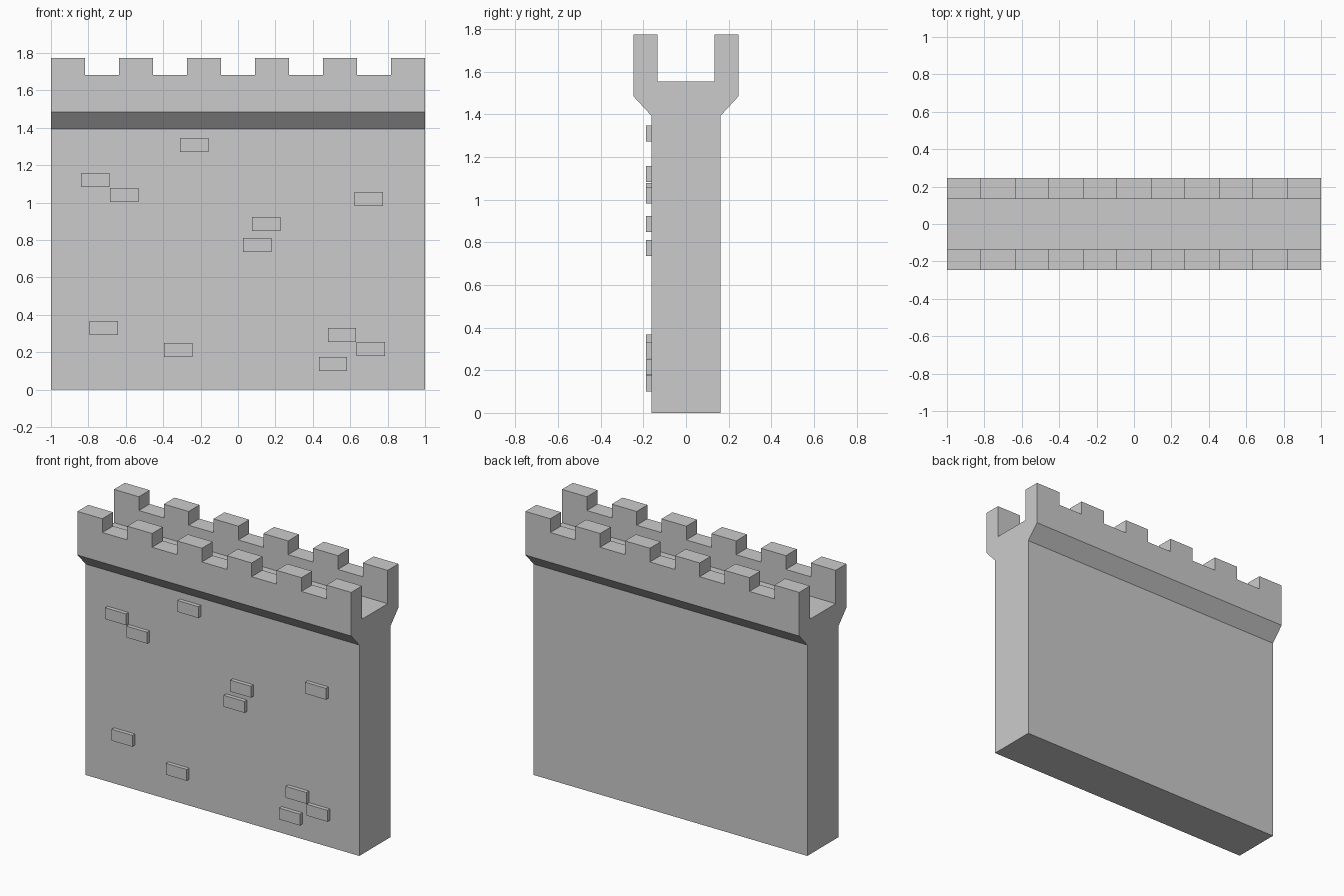
import bpy, bmesh
from mathutils import Matrix

if "Cube" in bpy.data.objects:
    bpy.data.objects.remove(bpy.data.objects["Cube"])


def make_object(name, bm):
    bmesh.ops.recalc_face_normals(bm, faces=bm.faces)
    mesh = bpy.data.meshes.new(name)
    bm.to_mesh(mesh)
    bm.free()
    obj = bpy.data.objects.new(name, mesh)
    bpy.context.collection.objects.link(obj)
    return obj


def add_box(bm, center, size):
    matrix = Matrix.Translation(center) @ Matrix.Diagonal((*size, 1))
    bmesh.ops.create_cube(bm, size=1, matrix=matrix)


# Wall: half cross-section (y, z), mirrored and extruded along x
half = [(0.162, 0), (0.162, 1.393), (0.247, 1.485), (0.247, 1.773),
        (0.134, 1.773), (0.134, 1.553)]
profile = half + [(-y, z) for y, z in reversed(half)]
bm = bmesh.new()
face = bm.faces.new([bm.verts.new((-1, y, z)) for y, z in profile])
side = bmesh.ops.extrude_face_region(bm, geom=[face], use_keep_orig=True)
bmesh.ops.translate(bm, vec=(2, 0, 0),
                    verts=[v for v in side["geom"] if isinstance(v, bmesh.types.BMVert)])
wall = make_object("castle_wall", bm)

# Battlement gaps: six merlons and five gaps of equal width
step = 2 / 11
bm = bmesh.new()
for i in range(5):
    add_box(bm, (-1 + (2 * i + 1.5) * step, 0, 1.782), (step, 0.8, 0.2))
cutter = make_object("gap_cutter", bm)
cutter.hide_render = True

cut = wall.modifiers.new("gaps", 'BOOLEAN')
cut.operation = 'DIFFERENCE'
cut.solver = 'EXACT'
cut.object = cutter
bpy.context.view_layer.objects.active = wall
wall.select_set(True)
bpy.ops.object.modifier_apply(modifier=cut.name)
bpy.data.objects.remove(cutter)

# Raised bricks scattered over the front (x, z)
bricks = [(-0.763, 1.12), (-0.608, 1.04), (-0.234, 1.309), (0.151, 0.886),
          (0.103, 0.773), (0.698, 1.019), (-0.717, 0.33), (-0.319, 0.211),
          (0.556, 0.293), (0.709, 0.216), (0.508, 0.137)]
bm = bmesh.new()
for x, z in bricks:
    add_box(bm, (x, -0.173, z), (0.152, 0.03, 0.075))
make_object("raised_bricks", bm)
